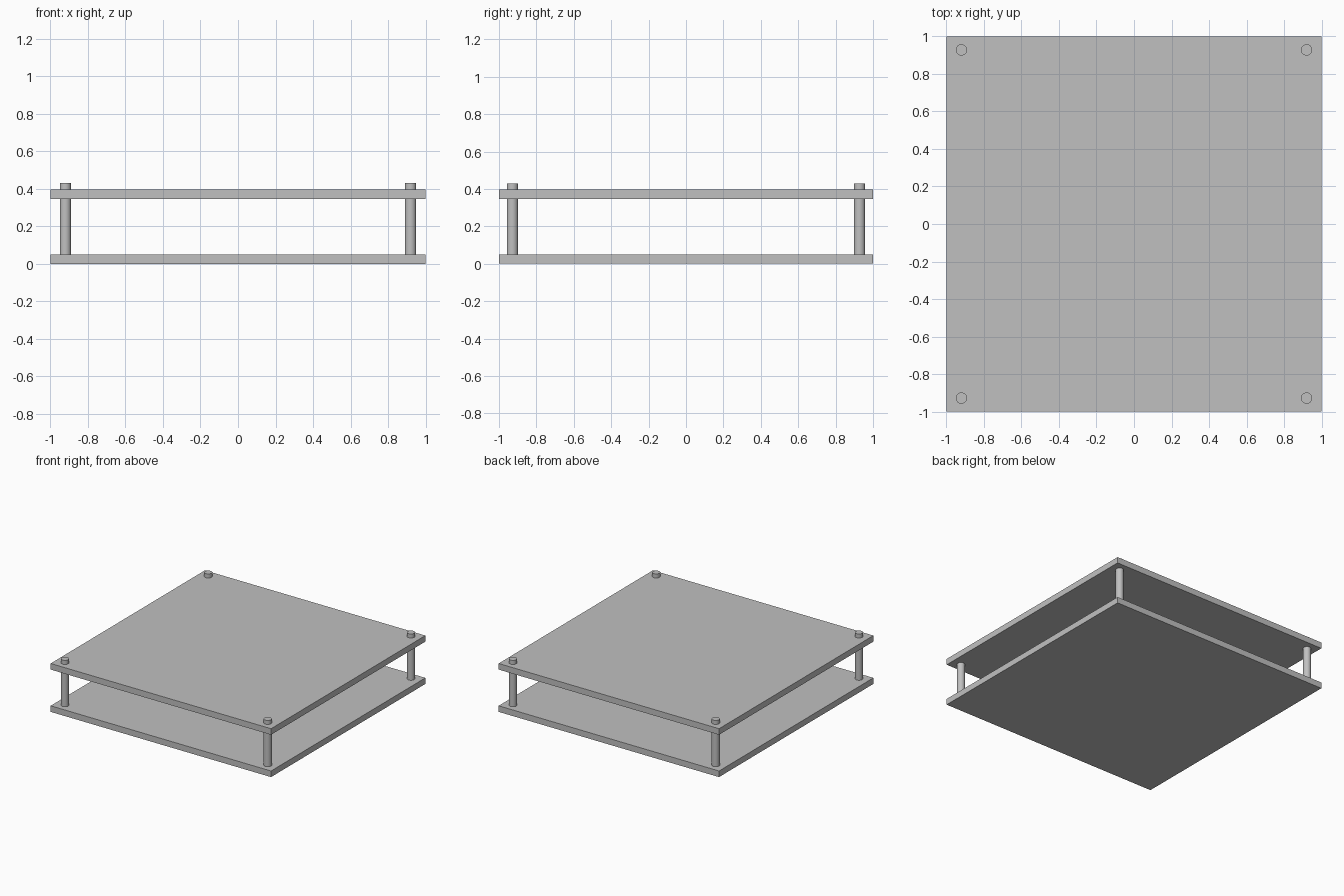
import bpy

cube = bpy.data.objects.get("Cube")
if cube:
    bpy.data.objects.remove(cube, do_unlink=True)

# Single grey finish
grey = bpy.data.materials.new("light_grey")
grey.use_nodes = True
colour = (0.53, 0.53, 0.53, 1)
grey.diffuse_color = colour
grey.node_tree.nodes["Principled BSDF"].inputs["Base Color"].default_value = colour


def finish(name):
    obj = bpy.context.object
    obj.name = name
    obj.data.materials.append(grey)
    return obj


def plate(name, bottom, top):
    bpy.ops.mesh.primitive_cube_add(size=1, location=(0, 0, (bottom + top) / 2))
    obj = finish(name)
    obj.scale = (2, 2, top - bottom)
    bpy.ops.object.transform_apply(location=False, rotation=False, scale=True)


def post(name, x, y, bottom, top):
    bpy.ops.mesh.primitive_cylinder_add(
        vertices=48, radius=0.03, depth=top - bottom,
        location=(x, y, (bottom + top) / 2))
    finish(name)
    bpy.ops.object.shade_smooth_by_angle()


# Two square plates
plate("bottom_plate", 0, 0.05)
plate("top_plate", 0.347, 0.397)

# Corner posts standing on the bottom plate and passing through the top plate
for side, x in (("left", 0.92), ("right", -0.92)):
    for end, y in (("front", -0.928), ("back", 0.928)):
        post(f"{end}_{side}_post", x, y, 0.04, 0.43)
